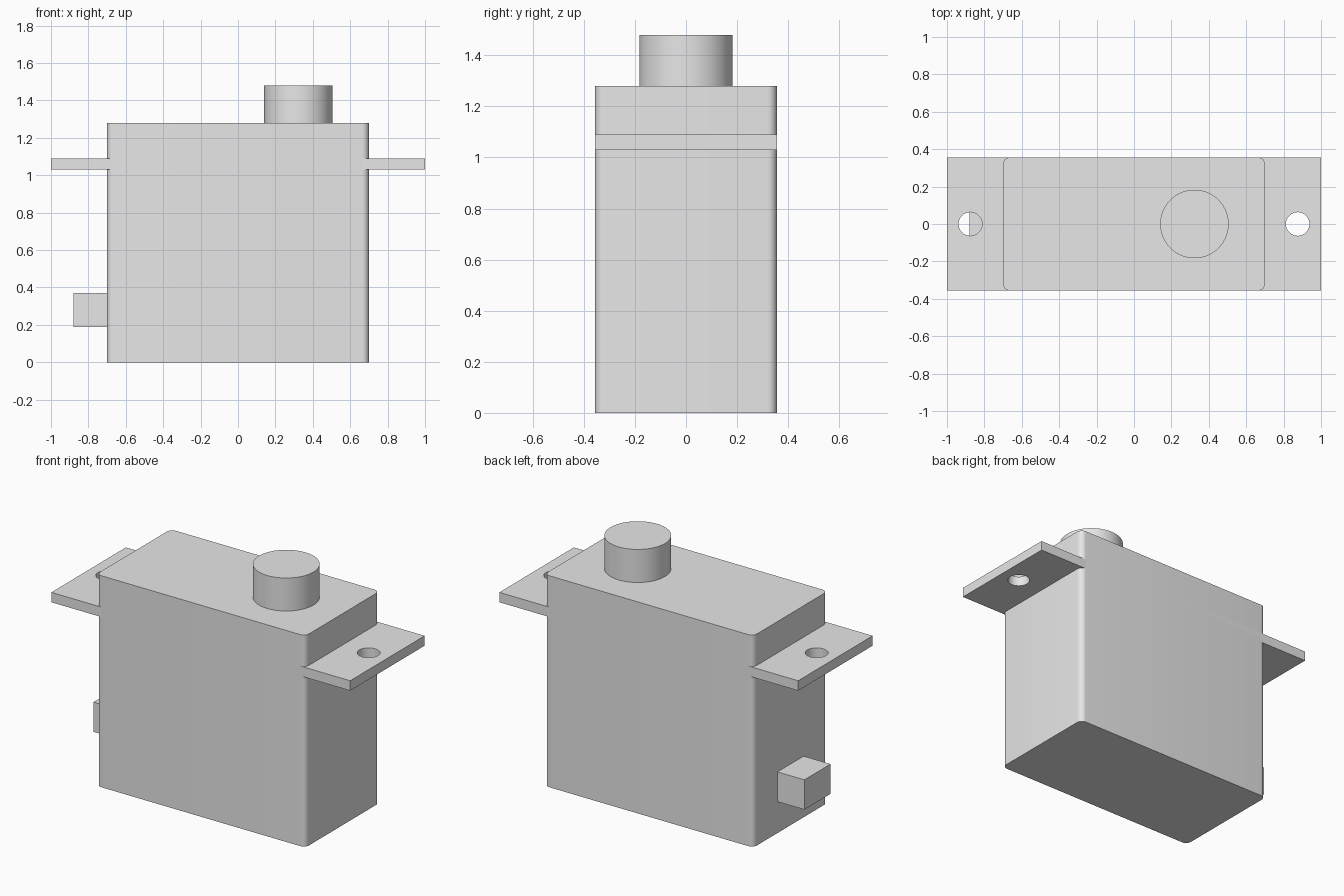
import bpy
import math

if "Cube" in bpy.data.objects:
    bpy.data.objects.remove(bpy.data.objects["Cube"], do_unlink=True)

grey = bpy.data.materials.new("plain_grey")
grey.use_nodes = True
grey.diffuse_color = (0.8, 0.8, 0.8, 1)
grey.node_tree.nodes["Principled BSDF"].inputs["Base Color"].default_value = (0.8, 0.8, 0.8, 1)


def box(name, low, high):
    """Box between two opposite corners."""
    centre = [(a + b) / 2 for a, b in zip(low, high)]
    bpy.ops.mesh.primitive_cube_add(size=1, location=centre)
    obj = bpy.context.object
    obj.name = name
    obj.scale = [b - a for a, b in zip(low, high)]
    bpy.ops.object.transform_apply(location=False, rotation=False, scale=True)
    obj.data.materials.append(grey)
    return obj


def cylinder(name, x, radius, bottom, top):
    """Upright cylinder on the centre line."""
    bpy.ops.mesh.primitive_cylinder_add(vertices=64, radius=radius, depth=top - bottom,
                                        location=(x, 0, (bottom + top) / 2))
    obj = bpy.context.object
    obj.name = name
    obj.data.materials.append(grey)
    return obj


def smooth(obj):
    bpy.ops.object.select_all(action="DESELECT")
    obj.select_set(True)
    bpy.context.view_layer.objects.active = obj
    bpy.ops.object.shade_smooth_by_angle(angle=math.radians(30))


def apply_modifier(obj, modifier):
    bpy.context.view_layer.objects.active = obj
    bpy.ops.object.modifier_apply(modifier=modifier.name)


half_depth = 0.356

# Case with rounded upright edges
case = box("case", (-0.7, -half_depth, 0), (0.7, half_depth, 1.28))
weights = case.data.attributes.new("bevel_weight_edge", "FLOAT", "EDGE")
for edge in case.data.edges:
    a, b = (case.data.vertices[i].co for i in edge.vertices)
    weights.data[edge.index].value = 1.0 if abs(a.z - b.z) > 0.5 else 0.0
bevel = case.modifiers.new("round_edges", "BEVEL")
bevel.limit_method = "WEIGHT"
bevel.width = 0.036
bevel.segments = 8
apply_modifier(case, bevel)
smooth(case)

# Mounting plate through the case, with a screw hole at each end
plate = box("mounting_plate", (-1, -half_depth, 1.03), (1, half_depth, 1.09))
for side in (-1, 1):
    cutter = cylinder("hole_cutter", side * 0.875, 0.063, 0.9, 1.2)
    hole = plate.modifiers.new("screw_hole", "BOOLEAN")
    hole.operation = "DIFFERENCE"
    hole.solver = "EXACT"
    hole.object = cutter
    apply_modifier(plate, hole)
    bpy.data.objects.remove(cutter, do_unlink=True)
smooth(plate)

# Output shaft on top
smooth(cylinder("output_shaft", 0.323, 0.183, 1.28, 1.48))

# Cable connector low on one end
box("cable_connector", (-0.88, -0.125, 0.19), (-0.7, 0.125, 0.37))
